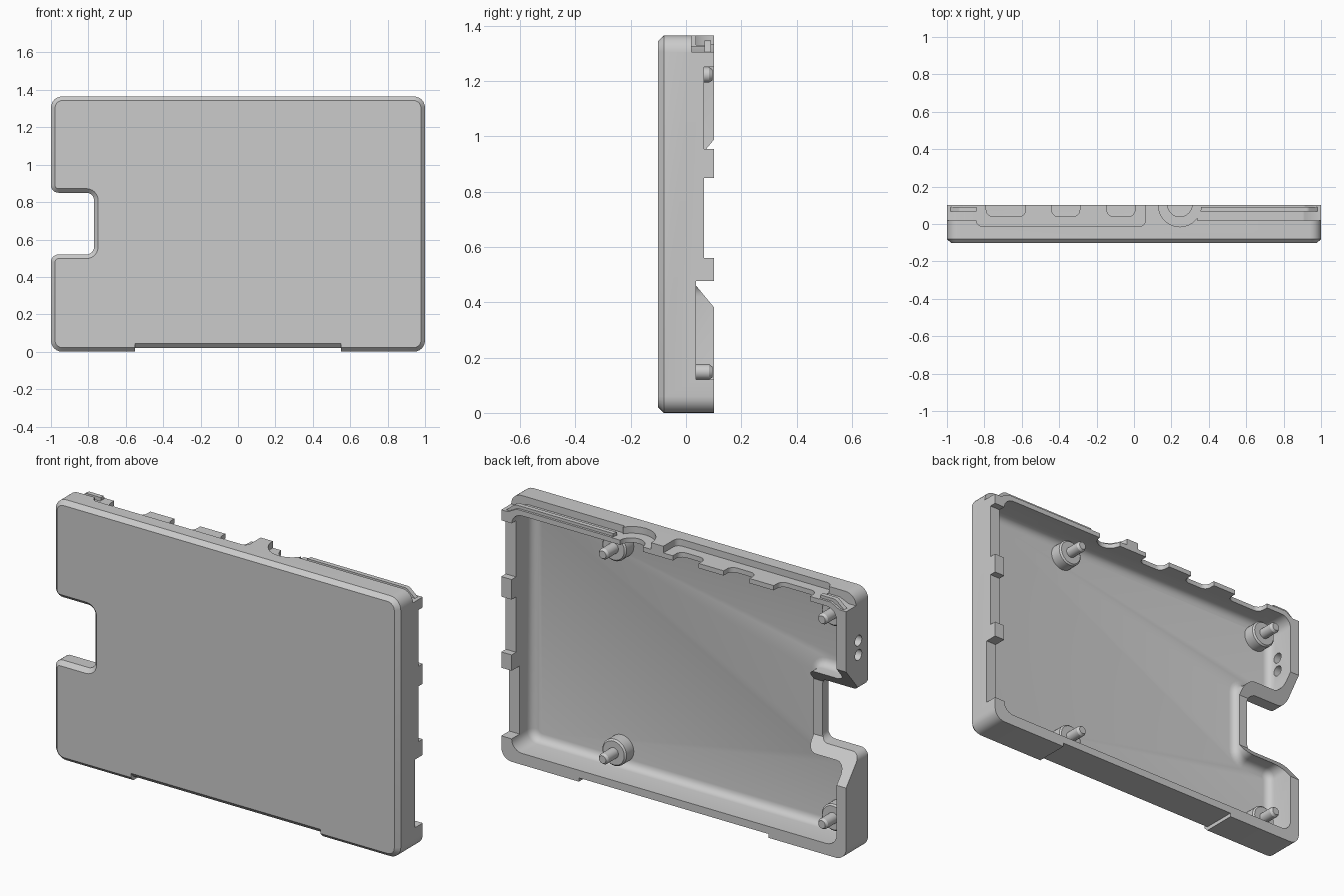
import bpy, bmesh, math
from mathutils import Vector, Matrix

if "Cube" in bpy.data.objects:
    bpy.data.objects.remove(bpy.data.objects["Cube"])

grey = bpy.data.materials.new("plain grey")
grey.use_nodes = True
grey.diffuse_color = (0.6, 0.6, 0.6, 1)
grey.node_tree.nodes["Principled BSDF"].inputs["Base Color"].default_value = (0.6, 0.6, 0.6, 1)

BACK, FRONT, TOP = 0.102, -0.102, 1.365
FLOOR, STEPS = -0.065, 6


def outline(corners, inset=0.0):
    """Counter-clockwise polygon with rounded corners (u, v, radius), moved inward."""
    pts = []
    for i, (u, v, r) in enumerate(corners):
        p = Vector((u, v))
        e1 = (p - Vector(corners[i - 1][:2])).normalized()
        e2 = (Vector(corners[(i + 1) % len(corners)][:2]) - p).normalized()
        n1, n2 = Vector((-e1.y, e1.x)), Vector((-e2.y, e2.x))
        p = p + (n1 + n2) * inset / (1 + n1.dot(n2))
        if r == 0:
            pts.append(p)
            continue
        turn = math.atan2(e1.x * e2.y - e1.y * e2.x, e1.dot(e2))
        side = 1 if turn > 0 else -1
        r = max(r - side * inset, 0.004)
        start = p - e1 * r * math.tan(abs(turn) / 2)
        centre = start + n1 * side * r
        for k in range(STEPS + 1):
            a = turn * k / STEPS
            d = start - centre
            pts.append(centre + Vector((d.x * math.cos(a) - d.y * math.sin(a),
                                        d.x * math.sin(a) + d.y * math.cos(a))))
    return pts


def circle(u, v, r):
    """Disc as a list of points, in the same form as a sharp outline."""
    angles = [math.tau * k / 32 for k in range(32)]
    return [(u + r * math.cos(a), v + r * math.sin(a), 0) for a in angles]


PLACE = {"x": lambda u, v, h: (h, u, v),
         "y": lambda u, v, h: (u, h, v),
         "z": lambda u, v, h: (u, v, h)}


def solid(name, corners, axis, levels):
    """Loft an outline along an axis; levels are (height, inset) pairs."""
    bm = bmesh.new()
    rings = [[bm.verts.new(PLACE[axis](p.x, p.y, h)) for p in outline(corners, d)]
             for h, d in levels]
    n = len(rings[0])
    for a, b in zip(rings, rings[1:]):
        for i in range(n):
            j = (i + 1) % n
            bm.faces.new((a[i], a[j], b[j], b[i]))
    bm.faces.new(rings[0][::-1])
    bm.faces.new(rings[-1])
    bmesh.ops.recalc_face_normals(bm, faces=bm.faces)
    if bm.calc_volume(signed=True) < 0:
        bmesh.ops.reverse_faces(bm, faces=bm.faces)
    mesh = bpy.data.meshes.new(name)
    bm.to_mesh(mesh)
    bm.free()
    mesh.materials.append(grey)
    obj = bpy.data.objects.new(name, mesh)
    bpy.context.collection.objects.link(obj)
    return obj


def volume(mesh):
    bm = bmesh.new()
    bm.from_mesh(mesh)
    v = bm.calc_volume(signed=True)
    bm.free()
    return v


def box(u0, u1, v0, v1, r=0.0):
    return [(u0, v0, r), (u1, v0, r), (u1, v1, 0), (u0, v1, 0)]


def notched(x0, x1, z0, z1, r, nx, nz0, nz1, nr):
    """Rounded rectangle with a notch in its low-x side."""
    return [(x0, z0, r), (x1, z0, r), (x1, z1, r), (x0, z1, r),
            (x0, nz1, nr), (nx, nz1, nr), (nx, nz0, nr), (x0, nz0, nr)]


# Outer shell with chamfered front edge
shell = solid("case_shell", notched(-1, 1, 0, TOP, 0.06, -0.77, 0.52, 0.85, 0.04), "y",
              [(FRONT, 0.022), (FRONT + 0.022, 0), (BACK, 0)])


def cut(corners, axis, *levels):
    """Carve a lofted shape out of the shell, keeping the first sound result."""
    cutter = solid("cutter", corners, axis, levels)
    cutter.hide_render = True
    before = volume(shell.data)
    mod = shell.modifiers.new("cut", "BOOLEAN")
    mod.operation = "DIFFERENCE"
    mod.object = cutter
    for solver in ("MANIFOLD", "EXACT", "FLOAT"):
        mod.solver = solver
        bpy.context.view_layer.update()
        graph = bpy.context.evaluated_depsgraph_get()
        carved = bpy.data.meshes.new_from_object(shell.evaluated_get(graph))
        if before * 0.2 < volume(carved) < before:
            shell.data = carved
            break
    shell.modifiers.clear()
    bpy.data.objects.remove(cutter)


# Cavity with filleted floor
fillet = [(FLOOR + 0.04 * (1 - math.cos(a)), 0.04 * (1 - math.sin(a)))
          for a in (math.pi / 2 * k / 4 for k in range(5))]
cut(notched(-0.945, 0.94, 0.06, 1.305, 0.06, -0.72, 0.47, 0.9, 0.05), "y",
    *fillet, (0.2, 0))

# Lowered rim around the notch
cut([(-0.03, 0.54, 0), (0.14, 0.335, 0), (0.14, 1.035, 0), (-0.03, 0.83, 0)], "x",
    (-1.1, 0), (-0.7, 0))

# Shallow relief under the bottom edge
cut([(-0.2, -0.1, 0), (0.2, -0.1, 0), (0.2, 0.02, 0), (FRONT + 0.022, 0.02, 0),
     (FRONT, 0.044, 0), (-0.2, 0.044, 0)], "x", (-0.55, 0), (0.55, 0))

# Stepped snap ridge at both top corners
for y0, y1, w, h in ((0.02, 0.066, 0.957, 1.327), (0.066, 0.09, 0.98, 1.347),
                     (0.09, 0.2, 0.962, 1.332)):
    for side, x0 in ((1, 0.34), (-1, 0.84)):
        ell = [(x0, 1.5, 0), (x0, h, 0), (w - 0.05, h, 0.03), (w, 1.305, 0),
               (1.1, 1.305, 0), (1.1, 1.5, 0)]
        if side < 0:
            ell = [(-u, v, r) for u, v, r in reversed(ell)]
        cut(ell, "y", (y0, 0), (y1, 0))

# Plug recesses in the top wall, then the socket openings through it
cut(box(-0.842, 0.06, -0.012, 0.2, 0.03), "z", (1.33, 0), (1.5, 0))
cut(circle(0.245, 0.1, 0.115), "z", (1.33, 0), (1.5, 0))
for x0, x1 in ((-0.79, -0.58), (-0.44, -0.29), (-0.145, 0.005)):
    cut(box(x0, x1, 0.04, 0.2, 0.035), "z", (1.25, 0), (1.5, 0))
cut(circle(0.245, 0.105, 0.066), "z", (1.25, 0), (1.5, 0))

# Socket openings in the left wall
for z0, z1, y0 in ((0.12, 0.477, 0.036), (0.56, 0.85, 0.065), (0.955, 1.25, 0.065)):
    cut(box(y0, 0.2, z0, z1), "x", (0.88, 0), (1.1, 0))

# Indicator light holes in the right wall
for z in (1.04, 1.115):
    cut(circle(0.0, z, 0.028), "x", (-1.1, 0), (-0.9, 0))

# Board supports: wide boss with a tapered locating pin
parts = [shell]
for x, side in ((-0.854, "right"), (0.418, "left")):
    for z, level in ((0.148, "lower"), (1.222, "upper")):
        parts.append(solid(f"{level}_{side}_boss", circle(x, z, 0.07), "y",
                           [(FLOOR - 0.01, 0), (-0.005, 0), (0.003, 0.008)]))
        parts.append(solid(f"{level}_{side}_pin", circle(x, z, 0.028), "y",
                           [(-0.02, 0), (0.083, 0), (0.095, 0.008)]))

bpy.ops.object.select_all(action="DESELECT")
for p in parts:
    p.select_set(True)
bpy.context.view_layer.objects.active = shell
bpy.ops.object.shade_smooth_by_angle(angle=math.radians(30))
